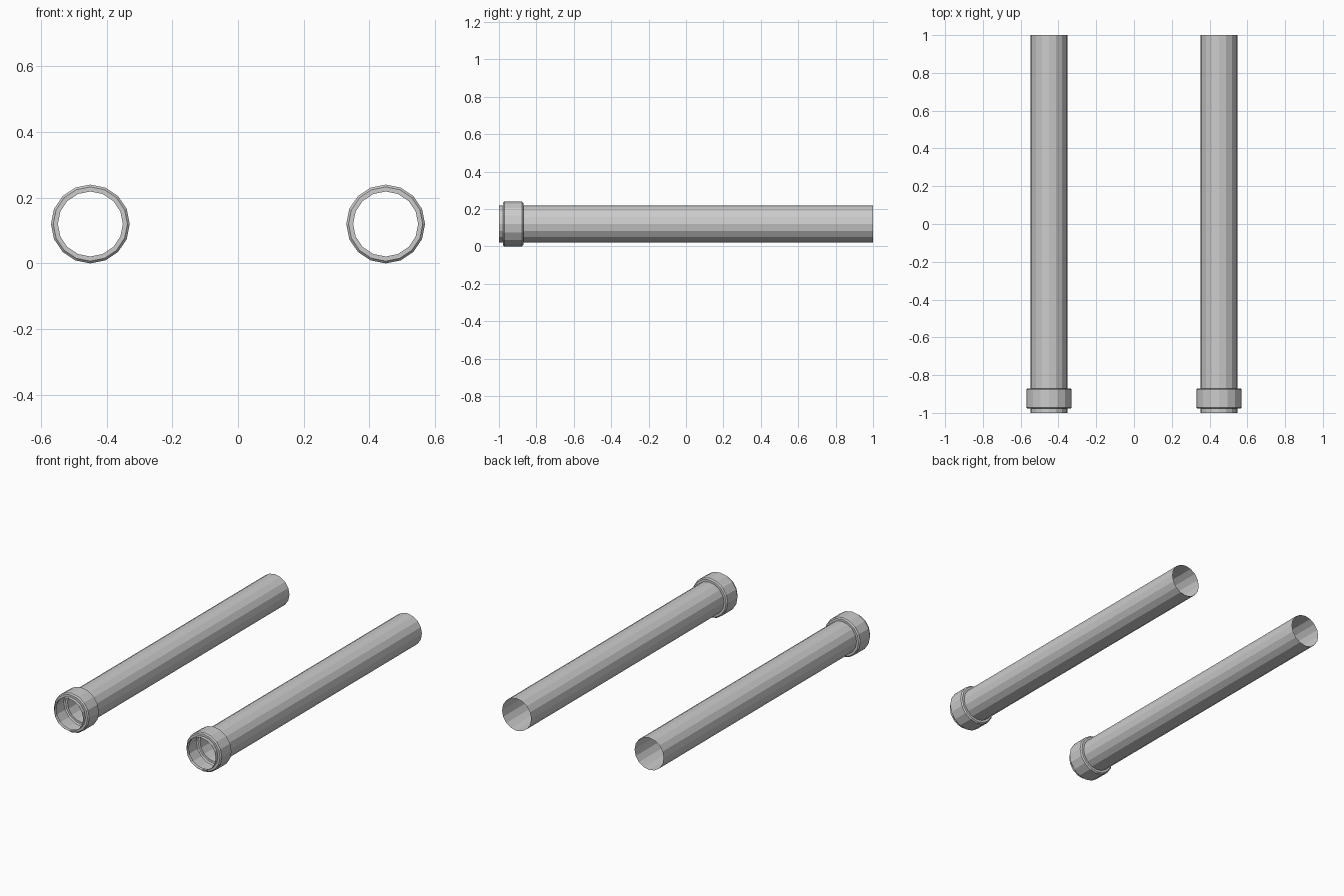
import bpy, bmesh
from math import sin, cos, pi

if "Cube" in bpy.data.objects:
    bpy.data.objects.remove(bpy.data.objects["Cube"])

SIDES = 16
CENTRE_Z = 0.12
# (y, radius) outline: front lip, chamfered collar, long open tube
PROFILE = [(-1.0, 0.099), (-0.978, 0.099), (-0.978, 0.113), (-0.971, 0.12),
           (-0.877, 0.12), (-0.87, 0.113), (-0.87, 0.099), (1.0, 0.099)]


def make_pipe(name, x):
    bm = bmesh.new()
    rings = []
    for y, r in PROFILE:
        rings.append([bm.verts.new((r * sin(2 * pi * i / SIDES), y,
                                    r * cos(2 * pi * i / SIDES)))
                      for i in range(SIDES)])
    for a, b in zip(rings, rings[1:]):
        for i in range(SIDES):
            j = (i + 1) % SIDES
            bm.faces.new((a[i], a[j], b[j], b[i]))
    bmesh.ops.recalc_face_normals(bm, faces=bm.faces)
    mesh = bpy.data.meshes.new(name)
    bm.to_mesh(mesh)
    bm.free()
    obj = bpy.data.objects.new(name, mesh)
    obj.location = (x, 0, CENTRE_Z)
    bpy.context.collection.objects.link(obj)


# Matching pair of open pipes
for name, x in (("left_pipe", -0.45), ("right_pipe", 0.45)):
    make_pipe(name, x)
